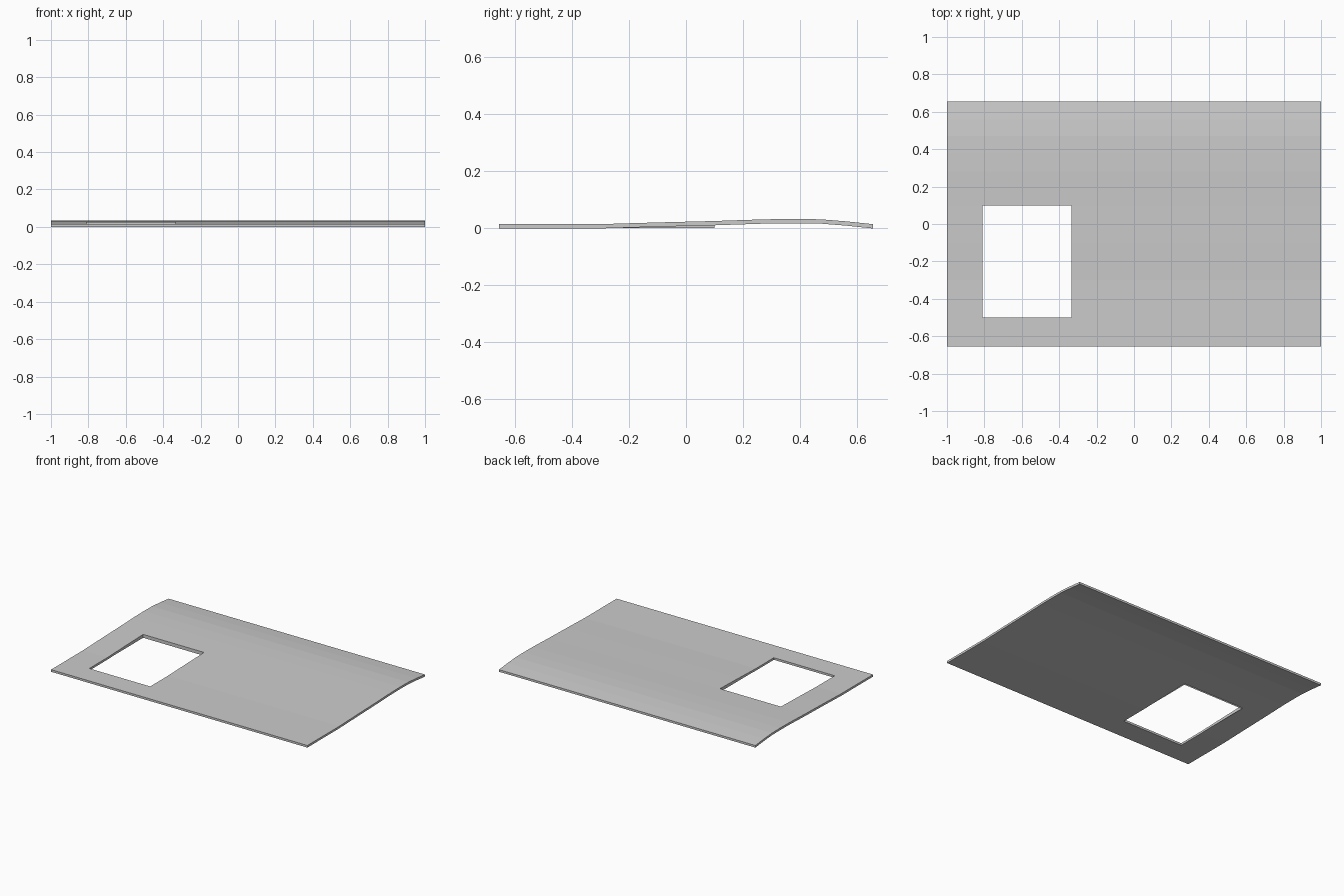
import bpy, bmesh

if "Cube" in bpy.data.objects:
    bpy.data.objects.remove(bpy.data.objects["Cube"])

# Side profile of the top skin (y, z) and sheet thickness
profile = [(-0.655, 0.015), (-0.5, 0.015), (-0.3, 0.015), (-0.1, 0.021), (0.1, 0.026),
           (0.28, 0.032), (0.38, 0.033), (0.47, 0.032), (0.56, 0.025), (0.655, 0.015)]
thick = 0.015
xs = [-1.0, -0.81, -0.335, 1.0]
hole_rows = range(1, 4)          # rows between y = -0.5 and y = 0.1

# Curved panel: grid with an opening, extruded straight down
bm = bmesh.new()
grid = [[bm.verts.new((x, y, z)) for x in xs] for y, z in profile]
faces = []
for j in range(len(profile) - 1):
    for i in range(3):
        if i == 1 and j in hole_rows:
            continue
        faces.append(bm.faces.new((grid[j][i], grid[j][i + 1],
                                   grid[j + 1][i + 1], grid[j + 1][i])))
ext = bmesh.ops.extrude_face_region(bm, geom=faces, use_keep_orig=True)
for v in ext["geom"]:
    if isinstance(v, bmesh.types.BMVert):
        v.co.z -= thick
bmesh.ops.recalc_face_normals(bm, faces=bm.faces)

# Opening walls carried down from the raised skin to a flat lower edge
def wall(points):
    bm.faces.new([bm.verts.new(p) for p in points])

low = 0.002
y0, y1 = -0.24, 0.1
z1 = 0.026 - thick
left, right = xs[1], xs[2]
wall([(left, y0, low), (left, y1, low), (left, y1, z1), (left, -0.1, 0.006)])
wall([(right, y0, low), (right, -0.1, 0.006), (right, y1, z1), (right, y1, low)])
wall([(left, y1, low), (right, y1, low), (right, y1, z1), (left, y1, z1)])

mesh = bpy.data.meshes.new("curved_panel")
bm.to_mesh(mesh)
bm.free()
panel = bpy.data.objects.new("curved_panel", mesh)
bpy.context.collection.objects.link(panel)
